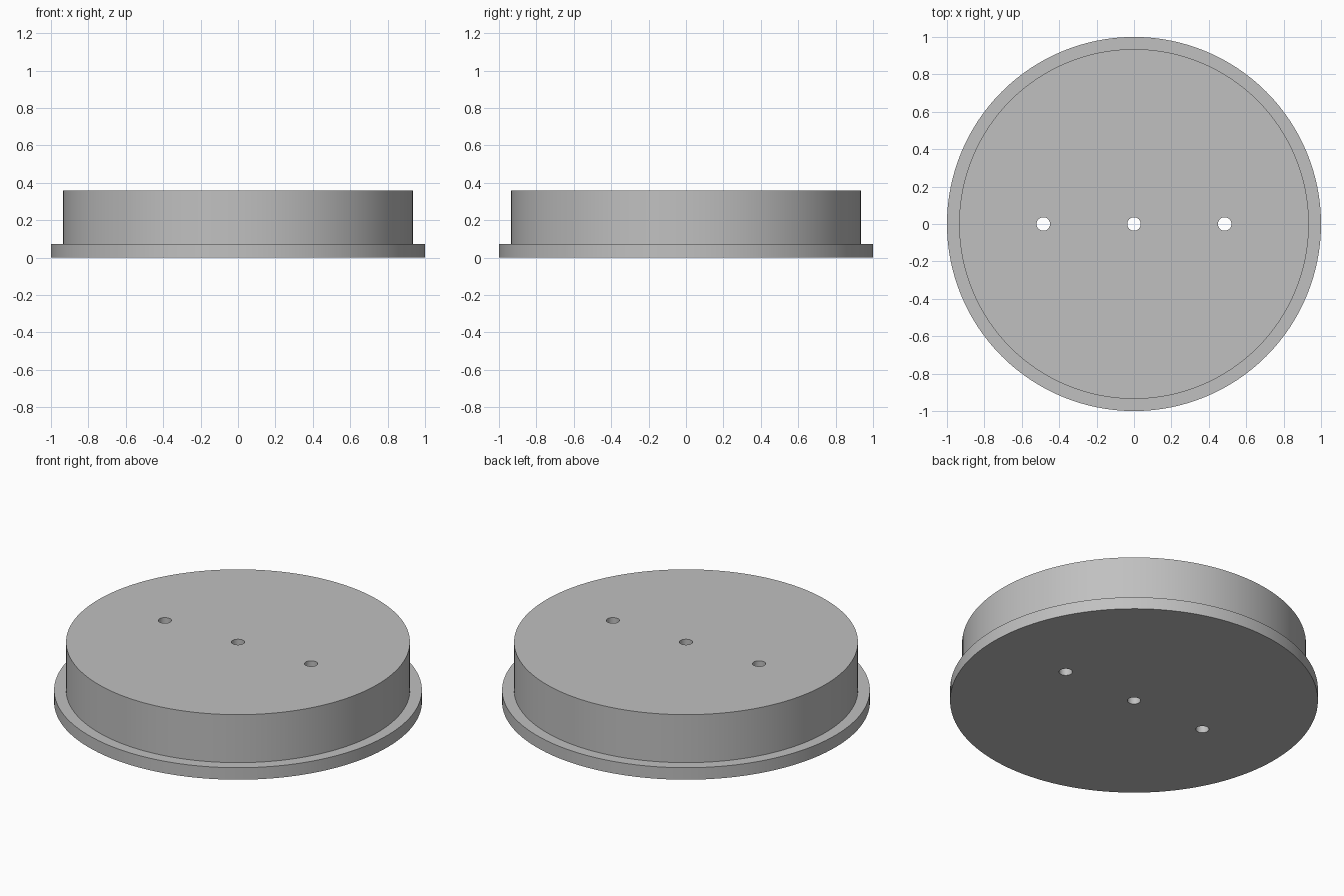
import bpy, bmesh, math
from mathutils import Matrix

cube = bpy.data.objects.get("Cube")
if cube:
    bpy.data.objects.remove(cube, do_unlink=True)

HEIGHT = 0.36
SEGMENTS = 128

# Single grey material
grey = bpy.data.materials.new("light grey")
grey.use_nodes = True
colour = (0.53, 0.53, 0.53, 1)
grey.diffuse_color = colour
grey.node_tree.nodes["Principled BSDF"].inputs["Base Color"].default_value = colour


def make_object(name, bm):
    bmesh.ops.recalc_face_normals(bm, faces=bm.faces)
    mesh = bpy.data.meshes.new(name)
    bm.to_mesh(mesh)
    bm.free()
    mesh.materials.append(grey)
    obj = bpy.data.objects.new(name, mesh)
    bpy.context.collection.objects.link(obj)
    return obj


# Stepped disc: wide base flange with a slightly narrower plug above
bm = bmesh.new()
profile = [(1, 0), (1, 0.072), (0.935, 0.072), (0.935, HEIGHT)]
rings = [[bm.verts.new((r * math.cos(a), r * math.sin(a), z))
          for a in (2 * math.pi * i / SEGMENTS for i in range(SEGMENTS))]
         for r, z in profile]
for low, high in zip(rings, rings[1:]):
    for i in range(SEGMENTS):
        j = (i + 1) % SEGMENTS
        bm.faces.new((low[i], low[j], high[j], high[i]))
bm.faces.new(rings[0])
bm.faces.new(rings[-1])
disc = make_object("flanged_disc", bm)

# Three through holes in a row
bm = bmesh.new()
for x in (-0.485, 0, 0.485):
    bmesh.ops.create_cone(bm, cap_ends=True, segments=48, radius1=0.036,
                          radius2=0.036, depth=1,
                          matrix=Matrix.Translation((x, 0, HEIGHT / 2)))
cutter = make_object("hole_cutter", bm)
cutter.hide_render = True

cut = disc.modifiers.new("holes", 'BOOLEAN')
cut.operation = 'DIFFERENCE'
cut.solver = 'EXACT'
cut.object = cutter

# Apply the cut, then smooth the round walls
bpy.ops.object.select_all(action='DESELECT')
disc.select_set(True)
bpy.context.view_layer.objects.active = disc
bpy.ops.object.modifier_apply(modifier=cut.name)
bpy.data.objects.remove(cutter, do_unlink=True)
bpy.ops.object.shade_smooth_by_angle(angle=math.radians(30))
